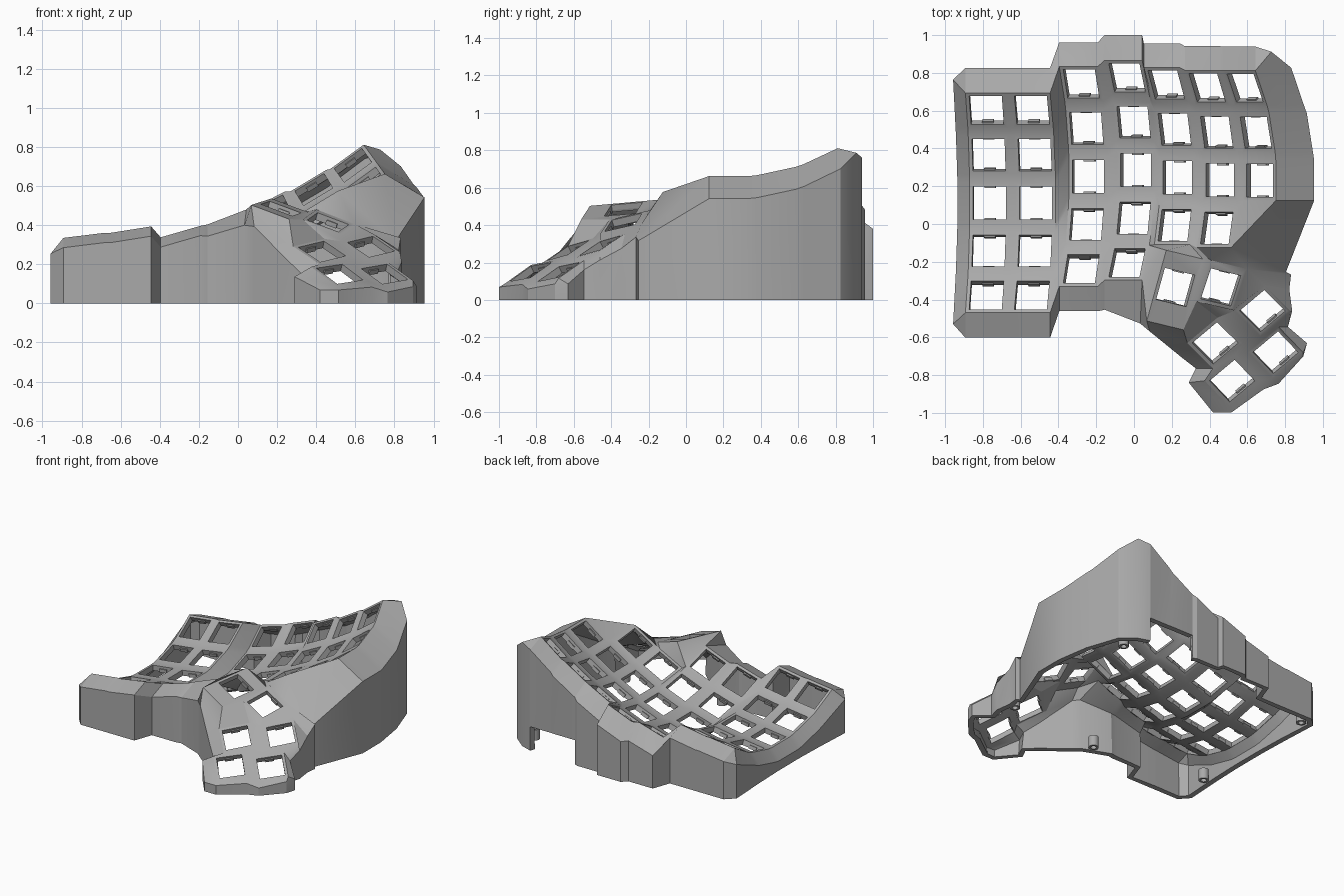
import bpy, bmesh
from math import radians, sin, cos
from mathutils import Matrix, Vector

old = bpy.data.objects.get("Cube")
if old:
    bpy.data.objects.remove(old)

grey = bpy.data.materials.new("mid_grey")
grey.use_nodes = True
colour = (0.4, 0.4, 0.4, 1)
grey.diffuse_color = colour
grey.node_tree.nodes["Principled BSDF"].inputs["Base Color"].default_value = colour

PLATE, HOLE, THICK = 0.106, 0.087, 0.04
RADIUS, STEP = 0.98, radians(15)
CORNERS = {"bl": (-1, 1), "br": (1, 1), "fr": (1, -1), "fl": (-1, -1)}
NAMES = list(CORNERS)

bm = bmesh.new()
keys, frames = {}, {}


def face(*verts):
    bm.faces.new(verts)


def corner(ref):
    key, name = ref.split(".")
    return keys[key][name]


def patch(*refs):
    """Fill between plate corners written as 'key.corner'."""
    face(*[corner(r) for r in refs])


def add_key(name, frame, front=PLATE, back=PLATE):
    """A square plate with a square switch opening."""
    outer, inner = {}, {}
    for n, (sx, sy) in CORNERS.items():
        reach = back if sy > 0 else front
        outer[n] = bm.verts.new(frame @ Vector((sx * PLATE, sy * reach, 0)))
        inner[n] = bm.verts.new(frame @ Vector((sx * HOLE, sy * HOLE, 0)))
    for a, b in zip(NAMES, NAMES[1:] + NAMES[:1]):
        face(outer[a], outer[b], inner[b], inner[a])
    keys[name], frames[name] = outer, frame


# Finger columns: name, rows, middle-row centre, sideways tilt
columns = [
    ("A", 5, (-0.765, 0.112, 0.165), 7),
    ("B", 5, (-0.52, 0.112, 0.195), 9),
    ("C", 5, (-0.243, 0.252, 0.19), 16),
    ("D", 5, (0.01, 0.285, 0.27), 21),
    ("E", 4, (0.23, 0.247, 0.36), 27),
    ("F", 4, (0.455, 0.232, 0.47), 31),
    ("G", 3, (0.665, 0.23, 0.6), 36),
]
for name, rows, centre, tilt in columns:
    base = Matrix.Translation(centre) @ Matrix.Rotation(-radians(tilt), 4, "Y")
    for r in range(rows):
        a = (2 - r) * STEP
        arc = Matrix.Translation((0, RADIUS * sin(a), RADIUS * (1 - cos(a))))
        add_key(f"{name}{r}", base @ arc @ Matrix.Rotation(a, 4, "X"))

# Thumb keys: centre, turn, slope along x and y, front and back reach
thumbs = {
    "T1": ((0.22, -0.335, 0.485), -13.6, (-0.33, 0.18), 0.21, 0.18),
    "T2": ((0.46, -0.335, 0.415), -13.6, (-0.3, 0.33), PLATE, 0.13),
    "T3": ((0.68, -0.46, 0.29), 40, (-0.18, 0.5), PLATE, PLATE),
    "T4": ((0.43, -0.63, 0.265), 40, (-0.18, 0.5), PLATE, PLATE),
    "T5": ((0.75, -0.68, 0.15), 40, (-0.23, 0.48), PLATE, PLATE),
    "T6": ((0.52, -0.83, 0.15), 40, (-0.25, 0.48), PLATE, PLATE),
}
for name, (centre, turn, (sx, sy), front, back) in thumbs.items():
    dx, dy = cos(radians(turn)), sin(radians(turn))
    u = Vector((dx, dy, sx * dx + sy * dy)).normalized()
    n = Vector((-sx, -sy, 1)).normalized()
    rot = Matrix((u, n.cross(u), n)).transposed().to_4x4()
    add_key(name, Matrix.Translation(centre) @ rot, front, back)

# Webs between rows and columns
for i, (c, rows, _, _) in enumerate(columns):
    for r in range(rows - 1):
        patch(f"{c}{r}.fl", f"{c}{r}.fr", f"{c}{r+1}.br", f"{c}{r+1}.bl")
    if i + 1 < len(columns):
        d, shared = columns[i + 1][0], min(rows, columns[i + 1][1])
        for r in range(shared):
            patch(f"{c}{r}.br", f"{d}{r}.bl", f"{d}{r}.fl", f"{c}{r}.fr")
            if r + 1 < shared:
                patch(f"{c}{r}.fr", f"{d}{r}.fl", f"{d}{r+1}.bl", f"{c}{r+1}.br")

# Webs around the thumb cluster
for line in (
    "F2.fr G2.fl F3.br", "G2.fl G2.fr F3.fr F3.br", "D3.fr E3.fl D4.br",
    "D4.br E3.fl T1.bl", "D4.br T1.bl T1.fl D4.fr", "E3.fl E3.fr T1.br T1.bl",
    "E3.fr F3.fl T2.bl T1.br", "F3.fl F3.fr T2.br T2.bl", "T1.br T2.bl T2.fl T1.fr",
    "T1.fr T2.fl T4.br T4.bl", "T1.fl T1.fr T4.bl", "T2.fl T2.fr T3.bl T4.br",
    "T2.fr T2.br T3.br T3.bl", "T4.br T3.bl T3.fl T4.fr", "T4.fl T4.fr T6.br T6.bl",
    "T3.fl T3.fr T5.br T5.bl", "T6.br T5.bl T5.fl T6.fr", "T4.fr T3.fl T5.bl T6.br",
):
    patch(*line.split())

# Rim: plate corner, offset to the shoulder, height of the wall foot
rim = []


def edge(ref, dx, dy, dz, foot=0):
    rim.append((corner(ref), Vector((dx, dy, dz)), foot))


PORT = 0.18
back_drop = dict(A=-0.05, B=-0.05, C=-0.09, D=-0.1, E=-0.09, F=-0.07, G=-0.05)
for c, drop in back_drop.items():
    if c == "F":
        edge("F0.bl", 0, 0.128, drop)
    for side in ("bl", "br"):
        edge(f"{c}0.{side}", 0, 0.133 if c in "ABD" else 0.128, drop, PORT if c in "FG" else 0)
edge("G0.br", 0, 0.128, -0.05)
edge("G0.br", 0.085, 0.1, -0.025)
edge("G0.br", 0.19, 0.015, -0.11)
for r, out in enumerate((0.195, 0.2, 0.203)):
    if r:
        edge(f"G{r}.br", out, 0, -0.12)
    edge(f"G{r}.fr", out, 0, -0.12)
edge("F3.fr", 0.29, -0.13, -0.26)
edge("T2.br", 0.235, -0.03, -0.07)
edge("T3.br", 0.13, -0.02, -0.08)
edge("T3.fr", 0.01, 0, -0.05)
edge("T5.br", 0.05, 0, -0.05)
edge("T5.fr", 0.02, 0.05, -0.03)
edge("T5.fr", 0, -0.02, -0.03)
edge("T5.fl", 0.03, -0.03, -0.03)
edge("T6.fr", 0.02, -0.045, -0.03)
edge("T6.fl", 0.01, -0.033, -0.02)
edge("T6.fl", -0.085, -0.033, -0.02)
edge("T6.bl", -0.085, -0.01, -0.05)
edge("T4.fl", -0.09, 0, -0.05)
edge("T4.bl", -0.02, -0.085, -0.08)
edge("T1.fl", 0.015, -0.055, -0.11)
edge("D4.fr", -0.01, -0.23, -0.08)
edge("D4.fl", 0, -0.157, -0.06)
for c in "CBA":
    for side in ("fr", "fl"):
        edge(f"{c}4.{side}", 0, -0.132, -0.05)
edge("A4.fl", -0.065, -0.06, -0.08)
for r in reversed(range(5)):
    if r < 4:
        edge(f"A{r}.fl", -0.065, 0, -0.08)
    edge(f"A{r}.bl", -0.065, 0 if r else 0.07, -0.08)

# Sloping shoulder and upright outer wall
shoulder = [bm.verts.new(v.co + off) for v, off, _ in rim]
ground = [bm.verts.new((s.co.x, s.co.y, e[2])) for s, e in zip(shoulder, rim)]
for i in range(len(rim)):
    j = (i + 1) % len(rim)
    a, b = rim[i][0], rim[j][0]
    if (shoulder[i].co - shoulder[j].co).length < 0.0001:
        continue
    if a is b:
        face(a, shoulder[j], shoulder[i])
    else:
        face(a, b, shoulder[j], shoulder[i])
    face(shoulder[i], shoulder[j], ground[j], ground[i])
bmesh.ops.remove_doubles(bm, verts=bm.verts[:], dist=0.0001)
bmesh.ops.recalc_face_normals(bm, faces=bm.faces[:])
bm.faces.ensure_lookup_table()
bm.normal_update()
if bm.faces[0].normal.z < 0:
    bmesh.ops.reverse_faces(bm, faces=bm.faces[:])


def finish(mesh_data, name, thickness=0):
    mesh = bpy.data.meshes.new(name)
    mesh_data.to_mesh(mesh)
    mesh_data.free()
    mesh.materials.append(grey)
    obj = bpy.data.objects.new(name, mesh)
    bpy.context.collection.objects.link(obj)
    bpy.ops.object.select_all(action="DESELECT")
    obj.select_set(True)
    bpy.context.view_layer.objects.active = obj
    if thickness:
        mod = obj.modifiers.new("thickness", "SOLIDIFY")
        mod.thickness, mod.offset = thickness, -1
        bpy.ops.object.modifier_apply(modifier=mod.name)
    bpy.ops.object.shade_smooth_by_angle(angle=radians(25))


finish(bm, "case_shell", THICK)

# Small retaining lips inside each switch opening
lips = bmesh.new()
for frame in frames.values():
    for side in (-1, 1):
        place = Matrix.Translation((0, side * HOLE, -0.03))
        size = Matrix.Diagonal((0.06, 0.016, 0.025, 1))
        bmesh.ops.create_cube(lips, size=1, matrix=frame @ place @ size)
finish(lips, "switch_lips")

# Hollow screw posts at the foot of the wall
posts = bmesh.new()
for x, y in ((-0.87, 0.74), (-0.865, -0.29), (0, -0.43), (0.76, -0.36), (0.73, 0.76)):
    bmesh.ops.create_cone(posts, segments=20, radius1=0.035, radius2=0.035, depth=0.08,
                          matrix=Matrix.Translation((x, y, 0.04)))
finish(posts, "screw_posts", 0.015)
